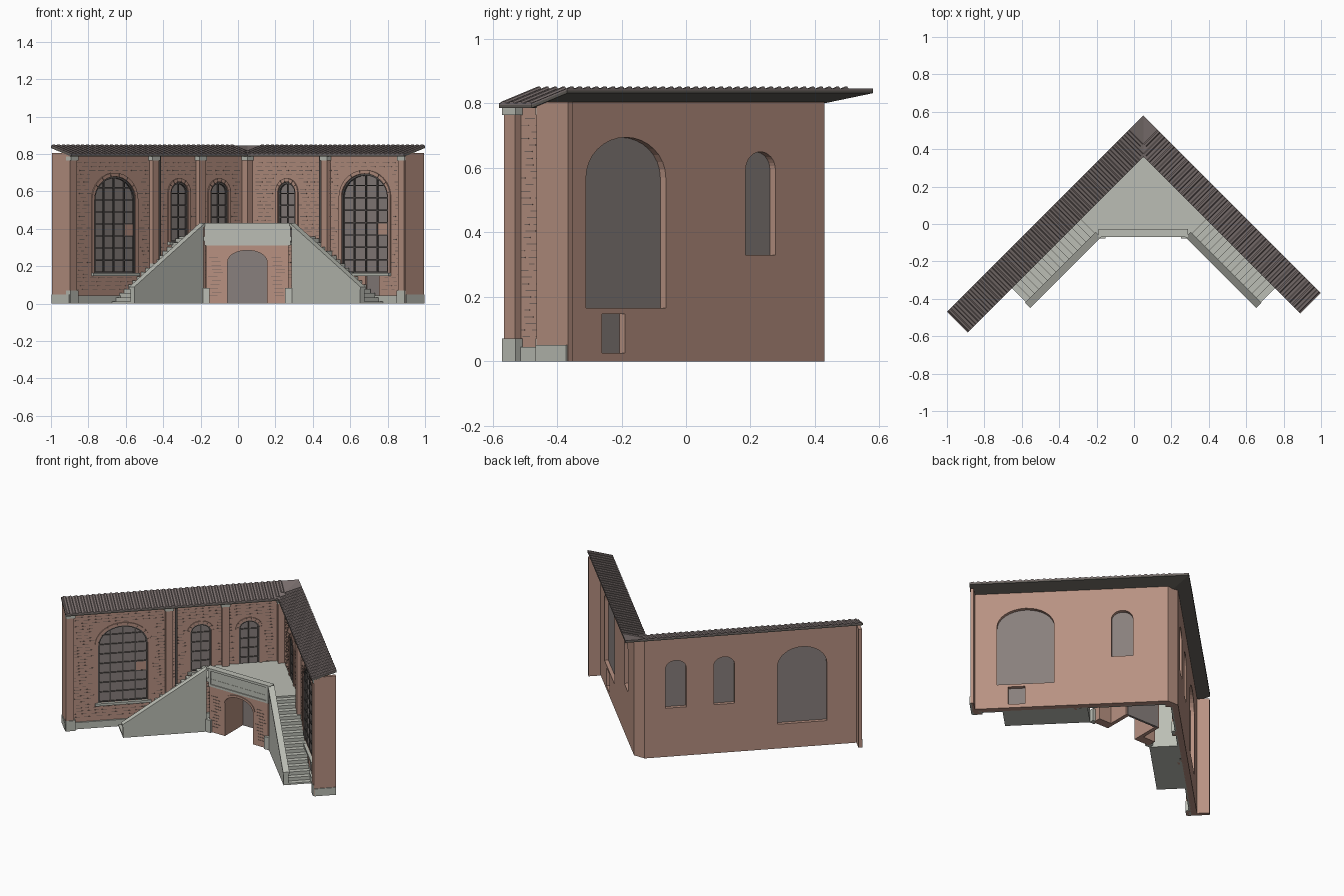
import bpy, bmesh, math, random
from mathutils import Vector

random.seed(4)
cube = bpy.data.objects.get("Cube")
if cube:
    bpy.data.objects.remove(cube, do_unlink=True)

COLOURS = {
    "brick": (0.479, 0.285, 0.222), "stone": (0.50, 0.515, 0.46),
    "roof_tile": (0.205, 0.168, 0.163), "eave_timber": (0.115, 0.105, 0.092),
    "window_frame": (0.09, 0.08, 0.075), "glass": (0.25, 0.215, 0.205),
    "mortar": (0.20, 0.145, 0.125),
}
MATS = {}
for label, rgb in COLOURS.items():
    m = bpy.data.materials.new(label)
    m.use_nodes = True
    m.diffuse_color = (*rgb, 1)
    m.node_tree.nodes["Principled BSDF"].inputs["Base Color"].default_value = (*rgb, 1)
    MATS[label] = m

parts = {}
R2 = math.sqrt(2)
LENGTH = {-1: 1.485, 1: 1.342}
SIDE = {-1: "right", 1: "left"}
WALL_OUT, WALL_IN, COL = 0.078, 0.115, 0.142
ROOF_W = 0.156


def P(s, u, v, z):
    """Wing coordinates: u runs out from the corner, v runs inward from the back eave."""
    return Vector((0.05 + s * (u - v) / R2, 0.58 - (u + v) / R2, z))


def prism(name, mat, a, b):
    """Solid between two matching loops of points."""
    bm, _ = parts.setdefault(name, (bmesh.new(), mat))
    va, vb = [bm.verts.new(p) for p in a], [bm.verts.new(p) for p in b]
    faces = [bm.faces.new(va), bm.faces.new(vb[::-1])]
    for i in range(len(a)):
        j = (i + 1) % len(a)
        faces.append(bm.faces.new((va[j], va[i], vb[i], vb[j])))
    bmesh.ops.recalc_face_normals(bm, faces=faces)


def slab(name, mat, s, loop, v0, v1):
    prism(name, mat, [P(s, u, v0, z) for u, z in loop], [P(s, u, v1, z) for u, z in loop])


def box(name, mat, s, u0, u1, v0, v1, z0, z1):
    slab(name, mat, s, [(u0, z0), (u1, z0), (u1, z1), (u0, z1)], v0, v1)


def front(name, mat, loop, y0, y1):
    prism(name, mat, [Vector((x, y0, z)) for x, z in loop], [Vector((x, y1, z)) for x, z in loop])


def block(name, mat, x0, x1, y0, y1, z0, z1):
    front(name, mat, [(x0, z0), (x1, z0), (x1, z1), (x0, z1)], y0, y1)


def arc(c, half, spring, rise, n=16):
    return [(c + half * math.cos(math.pi * i / n), spring + rise * math.sin(math.pi * i / n))
            for i in range(n + 1)]


def opening(c, w, z0, z1, rise):
    return [(c - w / 2, z0), (c + w / 2, z0)] + arc(c, w / 2, z1 - rise, rise)


def finish(name):
    bm, mat = parts.pop(name)
    me = bpy.data.meshes.new(name)
    bm.to_mesh(me)
    bm.free()
    me.materials.append(MATS[mat])
    ob = bpy.data.objects.new(name, me)
    bpy.context.collection.objects.link(ob)
    return ob


def cut(target, cutter):
    """Subtract the cutter, keep the plain mesh and drop the helper."""
    mod = target.modifiers.new("openings", 'BOOLEAN')
    mod.operation, mod.solver, mod.object = 'DIFFERENCE', 'EXACT', cutter
    cutter.hide_render = True
    dg = bpy.context.evaluated_depsgraph_get()
    me = bpy.data.meshes.new_from_object(target.evaluated_get(dg))
    target.modifiers.clear()
    target.data = me
    bpy.data.objects.remove(cutter, do_unlink=True)


# Windows: centre, width, sill, top, arch rise, columns, rows
SMALL = (0.13, 0.33, 0.65, 0.055, 2, 5)
WINDOWS = {
    -1: [(1.120, 0.31, 0.165, 0.68, 0.125, 4, 8), (0.632, *SMALL), (0.33, *SMALL)],
    1: [(1.006, 0.35, 0.165, 0.695, 0.125, 4, 8), (0.415, *SMALL)],
}
COLUMNS = {-1: [0.48, 0.833, 1.452], 1: [0.72, 1.305]}


def window(s, c, w, z0, z1, rise, cols, rows):
    hole = opening(c, w, z0, z1, rise)
    slab("window_cutter", "brick", s, hole, 0.05, 0.15)
    slab("window_glass", "glass", s, hole, 0.102, 0.106)
    spring = z1 - rise
    # Dark frame and brick arch follow the same curve
    for name, mat, grow, va, vb in (("window_frames", "window_frame", -0.010, 0.106, 0.115),
                                    ("window_arches", "brick", 0.02, 0.112, 0.121)):
        a, b = arc(c, w / 2, spring, rise), arc(c, w / 2 + grow, spring, rise + grow)
        for i in range(len(a) - 1):
            slab(name, mat, s, [a[i], a[i + 1], b[i + 1], b[i]], va, vb)
            if grow > 0 and i % 2:
                slab("arch_joints", "mortar", s, [a[i], (a[i][0] + 0.003, a[i][1]),
                     (b[i][0] + 0.003, b[i][1]), b[i]], vb, vb + 0.002)
        for e in (-1, 1):
            u0, u1 = sorted((c + e * w / 2, c + e * (w / 2 + grow)))
            box(name, mat, s, u0, u1, va, vb, z0, spring)
    # Glazing bars stop at the curve
    for i in range(1, cols):
        d = (i / cols - 0.5) * w
        top = spring + rise * math.sqrt(1 - (2 * d / w) ** 2)
        box("glazing_bars", "window_frame", s, c + d - 0.004, c + d + 0.004, 0.106, 0.112, z0, top)
    step = (z1 - z0) / rows
    for j in range(rows):
        z = z0 + j * step
        k = max(0, (z - spring) / rise)
        h = w / 2 * math.sqrt(1 - k * k)
        box("glazing_bars", "window_frame", s, c - h, c + h, 0.106, 0.112, z, z + 0.007)
    if cols > 2:
        e = s * (w / 2 - w / 8)
        box("brick_panes", "brick", s, c + e - w / 8, c + e + w / 8, 0.106, 0.110,
            z0 + 3 * step, z0 + 4 * step)
    box("window_sills", "stone", s, c - w / 2 - 0.02, c + w / 2 + 0.02, 0.105, 0.133, z0 - 0.016, z0)


def pitch(v, z):
    return z - 0.046 * v / ROOF_W


for s in (-1, 1):
    U = LENGTH[s]
    wall = SIDE[s] + "_wing_wall"
    box(wall, "brick", s, 0.135, U - 0.01, WALL_OUT, WALL_IN, 0, 0.805)
    for win in WINDOWS[s]:
        window(s, *win)
    if s == 1:
        # Low cellar opening beside the stair
        box("window_cutter", "brick", s, 1.01, 1.112, 0.05, 0.15, 0.025, 0.147)
        box("window_glass", "glass", s, 1.01, 1.112, 0.102, 0.106, 0.025, 0.147)
    cut(finish(wall), finish("window_cutter"))

    # End pier returning outward, with stone foot
    box("end_piers", "brick", s, U - 0.026, U - 0.005, 0.002, 0.14, 0, 0.805)
    box("end_pier_bases", "stone", s, U - 0.012, U, 0.004, 0.138, 0, 0.05)
    box("plinth", "stone", s, 0.12, U - 0.02, 0.11, 0.125, 0, 0.045)
    box("eave_beam", "eave_timber", s, 0.115, U - 0.005, 0.10, 0.135, 0.787, 0.80)

    # Columns with base and capital
    for u in COLUMNS[s]:
        box("columns", "brick", s, u - 0.023, u + 0.023, 0.11, COL, 0, 0.79)
        box("column_bases", "stone", s, u - 0.03, u + 0.03, 0.11, COL + 0.004, 0, 0.07)
        box("column_capitals", "stone", s, u - 0.029, u + 0.029, 0.11, COL + 0.004, 0.765, 0.787)
    pipe = COLUMNS[s][-2] - 0.045
    box("downpipes", "window_frame", s, pipe - 0.007, pipe + 0.007, 0.112, 0.127, 0, 0.79)

    # Scattered brick joints on the courtyard face
    for row in range(34):
        z = 0.075 + row * 0.0205
        u = 0.17 + random.random() * 0.03
        while u < U - 0.07:
            end = u + random.uniform(0.02, 0.05)
            clear = all(end < c - w / 2 - 0.02 or u > c + w / 2 + 0.02 or z < z0 - 0.02 or z > z1 + 0.02
                        for c, w, z0, z1, *_ in WINDOWS[s])
            if clear and not (s == 1 and z < 0.16 and 0.95 < u < 1.12):
                box("brick_joints", "mortar", s, u, end, 0.114, 0.1165, z, z + 0.003)
            u = end + random.uniform(0.015, 0.035)

    # Shed roof mitred at the corner, high along the back
    foot = [(0, 0), (U, 0), (U, ROOF_W), (ROOF_W, ROOF_W)]
    for name, mat, lo, hi in (("roof_underside", "eave_timber", 0.832, 0.841),
                              ("roof_deck", "roof_tile", 0.841, 0.847)):
        prism(name, mat, [P(s, u, v, pitch(v, lo)) for u, v in foot],
              [P(s, u, v, pitch(v, hi)) for u, v in foot])
    n = int((U - 0.1) / 0.036)
    for i in range(n):
        u = 0.1 + (i + 0.5) * (U - 0.1) / n
        ends = [[P(s, u + d, v, pitch(v, z)) for d, z in
                 ((-0.012, 0.846), (-0.006, 0.852), (0.006, 0.852), (0.012, 0.846))]
                for v in (0, min(ROOF_W, u - 0.012))]
        prism("roof_ribs", "roof_tile", *ends)

    # Stair, solid balustrade and coping
    steps, top, start, stop = 16, 0.36, 0.63, 1.15
    run = (stop - start) / steps
    for i in range(steps):
        box("stair_steps", "stone", s, start + i * run, start + (i + 1) * run, 0.12, 0.265,
            0, top * (1 - (i + 0.5) / steps))
    slab("stair_balustrades", "stone", s, [(start, 0), (stop, 0), (stop, 0.08), (start, 0.418)], 0.265, 0.297)
    slab("stair_copings", "stone", s, [(start - 0.01, 0.415), (stop + 0.005, 0.075),
         (stop + 0.005, 0.09), (start - 0.01, 0.432)], 0.261, 0.301)

# Chamfered back corner and inner corner column
corner = [(-1, 0.135, WALL_OUT), (-1, 0.135, WALL_IN), (1, WALL_IN, WALL_IN),
          (1, 0.135, WALL_IN), (1, 0.135, WALL_OUT)]
prism("corner_wall", "brick", [P(*c, 0) for c in corner], [P(*c, 0.805) for c in corner])
box("columns", "brick", 1, 0.115, 0.155, 0.115, 0.155, 0, 0.79)
box("column_capitals", "stone", 1, 0.115, 0.161, 0.115, 0.161, 0.765, 0.787)

# Landing
deck = [(-1, 0.63, 0.28), (-1, 0.63, 0.115), (1, 0.115, 0.115), (1, 0.63, 0.115), (1, 0.63, 0.28)]
prism("landing", "stone", [P(*c, 0.335) for c in deck], [P(*c, 0.36) for c in deck])

# Arched gate under the landing
gate = [(-0.17, 0), (-0.17, 0.31), (0.27, 0.31), (0.27, 0)] + \
       [(0.155, 0)] + arc(0.05, 0.105, 0.225, 0.06) + [(-0.055, 0)]
front("gate_wall", "brick", gate, -0.062, -0.005)
a, b = arc(0.05, 0.105, 0.225, 0.06), arc(0.05, 0.12, 0.225, 0.075)
for i in range(len(a) - 1):
    front("gate_arch", "brick", [a[i], a[i + 1], b[i + 1], b[i]], -0.067, -0.06)
for row in range(11):
    for x0, x1 in ((-0.16, -0.075), (0.175, 0.26)):
        x = x0 + random.random() * 0.03
        z = 0.04 + row * 0.0205
        block("brick_joints", "mortar", x, min(x + 0.05, x1), -0.064, -0.06, z, z + 0.003)

# Passage behind the gate, closed by a plain door
for x in (-0.08, 0.155):
    block("passage_walls", "brick", x, x + 0.025, -0.01, 0.14, 0, 0.335)
block("passage_door", "glass", -0.07, 0.17, 0.13, 0.145, 0, 0.335)

# Stone panel, frame and coping above the gate
block("gate_panel", "stone", -0.18, 0.28, -0.062, -0.03, 0.31, 0.42)
block("gate_panel_frame", "stone", -0.175, 0.275, -0.068, -0.06, 0.31, 0.325)
for x in (-0.175, 0.26):
    block("gate_panel_frame", "stone", x, x + 0.015, -0.068, -0.06, 0.325, 0.416)
block("gate_coping", "stone", -0.19, 0.29, -0.070, -0.026, 0.416, 0.432)
for x in (-0.17, 0.27):
    block("gate_posts", "stone", x - 0.018, x + 0.018, -0.078, -0.045, 0, 0.085)

for part in list(parts):
    finish(part)
